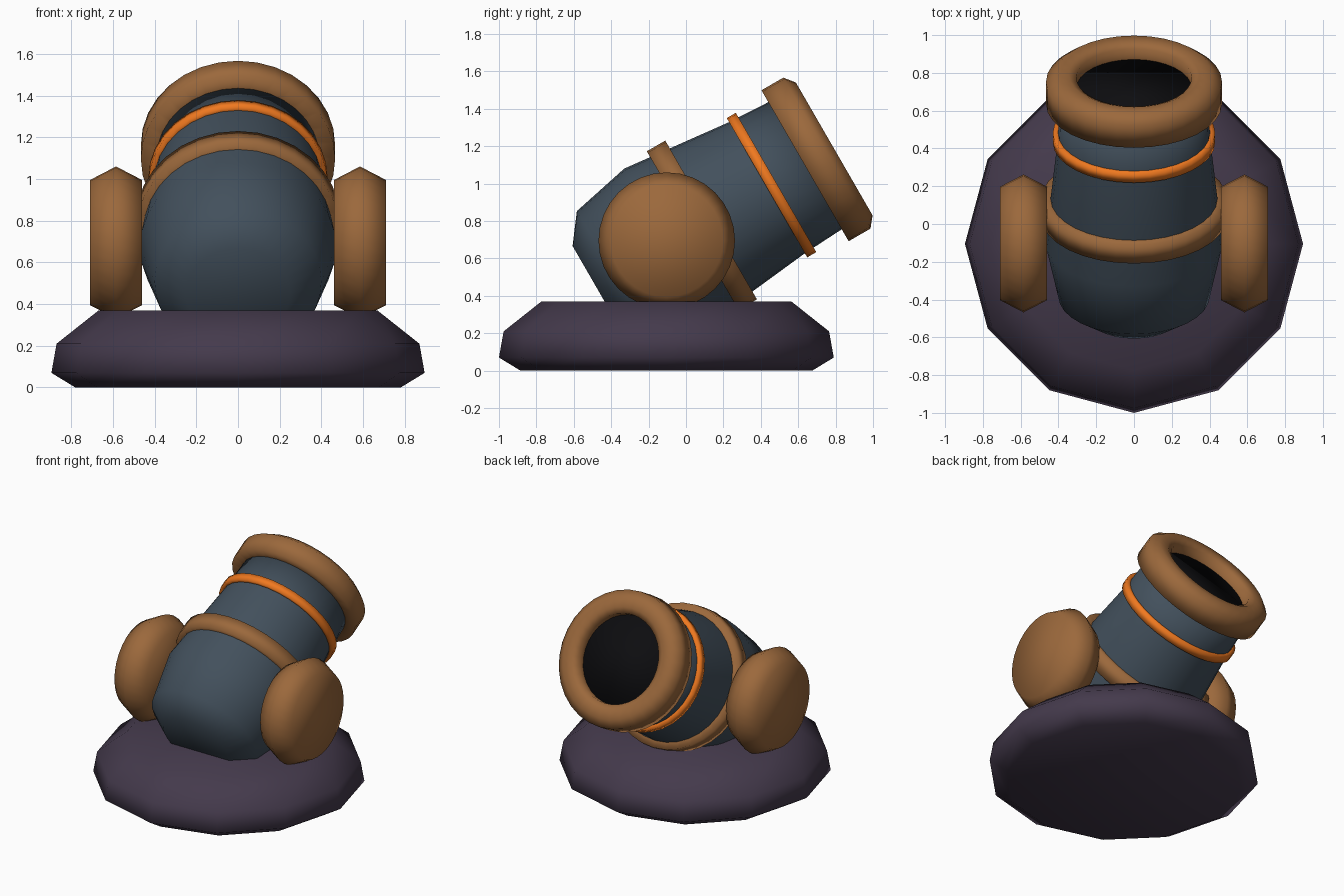
import bpy, bmesh
from math import cos, sin, pi, radians

if "Cube" in bpy.data.objects:
    bpy.data.objects.remove(bpy.data.objects["Cube"])


def material(name, rgb):
    m = bpy.data.materials.new(name)
    m.diffuse_color = (*rgb, 1)
    m.use_nodes = True
    m.node_tree.nodes["Principled BSDF"].inputs["Base Color"].default_value = m.diffuse_color
    return m


STEEL = material("steel", (0.055, 0.08, 0.107))
BRONZE = material("bronze", (0.33, 0.14, 0.045))
ORANGE = material("orange", (0.87, 0.19, 0.014))
STONE = material("stone", (0.058, 0.042, 0.072))
BLACK = material("black", (0.004, 0.004, 0.005))


def lathe(name, profile, mat, segs=32, loc=(0, 0, 0), rot=(0, 0, 0), closed=False):
    """Spin (radius, height) points about z; open profiles get end caps."""
    bm = bmesh.new()
    rings = [[bm.verts.new((r * cos(2 * pi * i / segs), r * sin(2 * pi * i / segs), h))
              for i in range(segs)] for r, h in profile]
    pairs = list(zip(rings, rings[1:]))
    if closed:
        pairs.append((rings[-1], rings[0]))
    for a, b in pairs:
        for i in range(segs):
            j = (i + 1) % segs
            bm.faces.new((a[i], a[j], b[j], b[i]))
    if not closed:
        bm.faces.new(rings[0][::-1])
        bm.faces.new(rings[-1])
    bmesh.ops.recalc_face_normals(bm, faces=bm.faces)
    for f in bm.faces:
        f.smooth = True
    me = bpy.data.meshes.new(name)
    bm.to_mesh(me)
    bm.free()
    me.materials.append(mat)
    ob = bpy.data.objects.new(name, me)
    ob.location, ob.rotation_euler = loc, rot
    bpy.context.collection.objects.link(ob)
    return ob


# Twelve-sided base slab
lathe("base", [(0.78, 0), (0.895, 0.07), (0.87, 0.21), (0.668, 0.37)],
      STONE, segs=12, loc=(0, -0.105, 0))

# Barrel parts share one axis, raised 30 degrees towards +y
AXIS = dict(loc=(0, 0, 0.728), rot=(radians(-60), 0, 0))
lathe("barrel", [(0.25, -0.556), (0.40, -0.443), (0.47, -0.11),
                 (0.405, 0.50), (0.39, 0.78)], STEEL, **AXIS)
lathe("bore", [(0.306, 0.75), (0.306, 0.83)], BLACK, **AXIS)

# Muzzle ring
lathe("muzzle_ring", [(0.305, 0.735), (0.466, 0.735), (0.466, 0.87), (0.41, 0.915),
                      (0.345, 0.915), (0.305, 0.895)], BRONZE, closed=True, **AXIS)

# Bands around the barrel
for name, r, lo, hi, mat in (("breech_band", 0.49, 0.041, 0.155, BRONZE),
                             ("orange_band", 0.43, 0.50, 0.556, ORANGE)):
    lathe(name, [(0.385, lo), (r, lo), (r, hi), (0.385, hi)], mat, closed=True, **AXIS)

# Side wheels
for side, x in (("left", -0.585), ("right", 0.585)):
    lathe(side + "_wheel", [(0.30, -0.125), (0.365, 0), (0.30, 0.125)], BRONZE,
          loc=(x, -0.103, 0.695), rot=(0, radians(90), 0))
